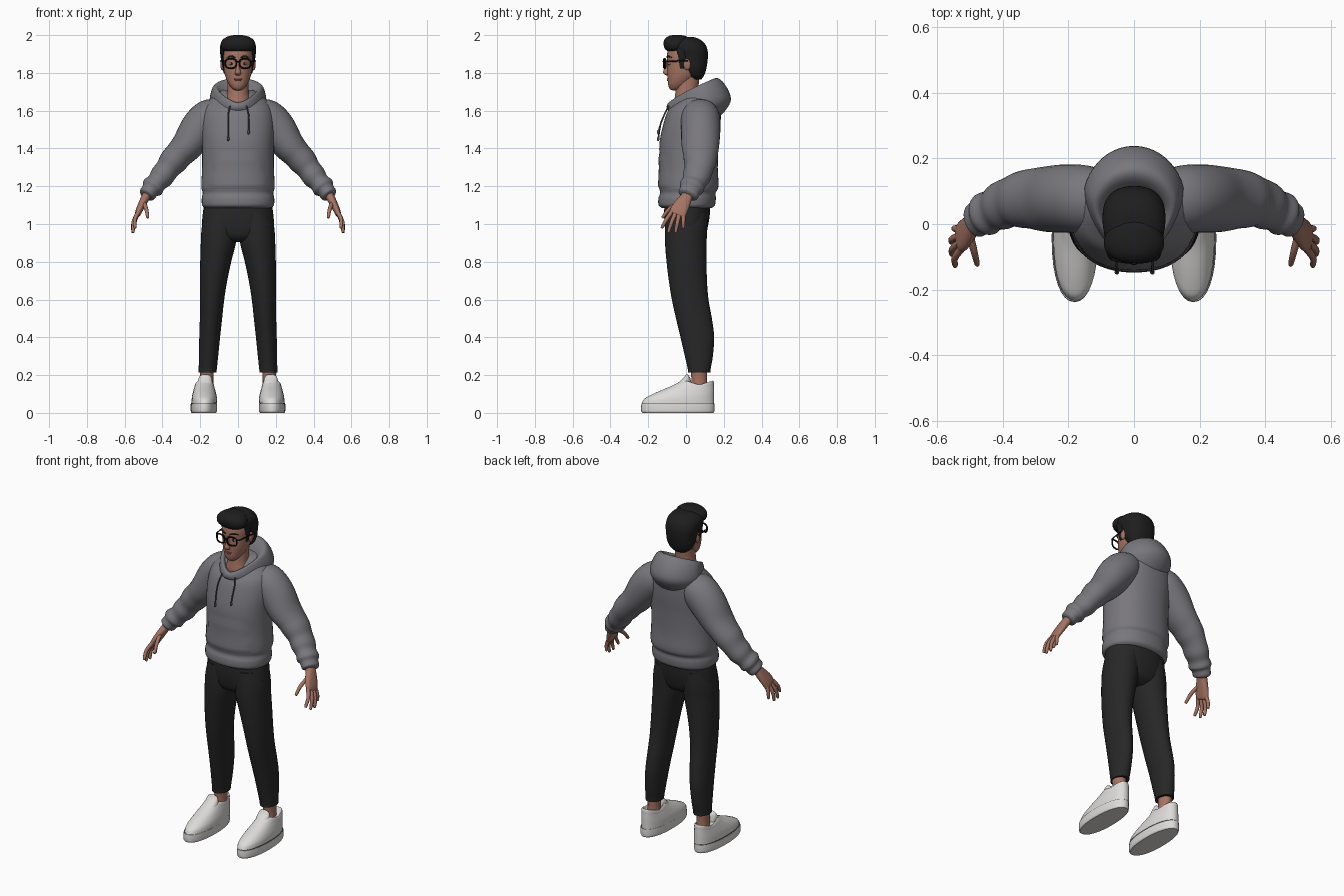
import bpy, bmesh, math
from mathutils import Vector

COLORS = {
    "grey_cloth": (0.19, 0.185, 0.205), "black_trouser": (0.020, 0.020, 0.021),
    "skin": (0.38, 0.175, 0.125), "hair_black": (0.013, 0.013, 0.014),
    "shoe_white": (0.72, 0.71, 0.69), "frame_black": (0.006, 0.006, 0.006),
    "cord_grey": (0.075, 0.075, 0.085), "lip": (0.30, 0.11, 0.09),
    "eye_white": (0.65, 0.62, 0.6),
}
MATS = {}
for key, col in COLORS.items():
    MATS[key] = bpy.data.materials.new(key)
    MATS[key].diffuse_color = (*col, 1)


def finish(name, bm, mat, mirror=False, angle=50):
    bmesh.ops.recalc_face_normals(bm, faces=bm.faces)
    me = bpy.data.meshes.new(name)
    bm.to_mesh(me)
    bm.free()
    me.materials.append(MATS[mat])
    ob = bpy.data.objects.new(name, me)
    bpy.context.collection.objects.link(ob)
    bpy.ops.object.select_all(action='DESELECT')
    ob.select_set(True)
    bpy.context.view_layer.objects.active = ob
    bpy.ops.object.shade_smooth_by_angle(angle=math.radians(angle))
    if mirror:
        m = ob.modifiers.new("mirror", 'MIRROR')
        m.use_mirror_merge = False
    return ob


def spline(keys, steps):
    """Smooth interpolation through tuples of numbers."""
    out = []
    for i in range(len(keys) - 1):
        k0, k1, k2, k3 = (keys[max(i - 1, 0)], keys[i], keys[i + 1],
                          keys[min(i + 2, len(keys) - 1)])
        for s in range(steps):
            t = s / steps
            out.append(tuple(
                b + 0.5 * t * (c - a + t * (2 * a - 5 * b + 4 * c - d
                               + t * (3 * (b - c) + d - a)))
                for a, b, c, d in zip(k0, k1, k2, k3)))
    return out + [tuple(keys[-1])]


def skin(name, rows, mat, mirror=False, caps=True, angle=50):
    """Bridge a list of closed point rings."""
    bm = bmesh.new()
    vs = [[bm.verts.new(p) for p in row] for row in rows]
    n = len(rows[0])
    for a, b in zip(vs, vs[1:]):
        for j in range(n):
            bm.faces.new((a[j], a[(j + 1) % n], b[(j + 1) % n], b[j]))
    if caps:
        bm.faces.new(vs[0])
        bm.faces.new(vs[-1])
    return finish(name, bm, mat, mirror, angle)


def loft(name, keys, mat, n=32, steps=4, power=2.0, follow=False, mirror=False,
         angle=50, shape=None):
    """keys: (x, y, z, radius_side, radius_depth); rings level or along the path."""
    ks = spline(keys, steps)
    pts = [Vector(k[:3]) for k in ks]
    rows = []
    for i, k in enumerate(ks):
        t = Vector((0, 0, 1))
        if follow:
            t = (pts[min(i + 1, len(pts) - 1)] - pts[max(i - 1, 0)]).normalized()
        u = Vector((0, 1, 0)).cross(t).normalized()
        v = t.cross(u)
        row = []
        for j in range(n):
            a = 2 * math.pi * j / n
            c, s = math.cos(a), math.sin(a)
            c = math.copysign(abs(c) ** (2 / power), c)
            s = math.copysign(abs(s) ** (2 / power), s)
            p = pts[i] + u * c * max(k[3], .0005) + v * s * max(k[4], .0005)
            row.append(shape(p) if shape else p)
        rows.append(row)
    return skin(name, rows, mat, mirror, True, angle)


def level(*rows, x=0.0):
    """Shorthand rows (z, y, rx, ry) on a fixed x."""
    return [(x, r[1], r[0], r[2], r[3]) for r in rows]


def span(*rows, x=0.0):
    """Shorthand rows (z, front y, back y, rx)."""
    return [(x, (r[1] + r[2]) / 2, r[0], r[3], (r[2] - r[1]) / 2) for r in rows]


def blob(name, loc, size, mat, mirror=False):
    bm = bmesh.new()
    bmesh.ops.create_uvsphere(bm, u_segments=20, v_segments=12, radius=1)
    for v in bm.verts:
        v.co = Vector([v.co[i] * size[i] + loc[i] for i in range(3)])
    return finish(name, bm, mat, mirror)


# Hoodie body, with a slightly raised front pocket
def pocket(p):
    if p.y < 0 and 1.19 < p.z < 1.36 and abs(p.x) < 0.15 - 0.3 * max(0, p.z - 1.24):
        p.y -= 0.006
    return p


loft("hoodie_body", level(
    (1.085, .005, .176, .132), (1.10, .004, .190, .149), (1.135, .006, .192, .152),
    (1.165, .010, .187, .147), (1.20, .015, .194, .157), (1.30, .015, .190, .153),
    (1.42, .016, .190, .157), (1.52, .030, .195, .152), (1.60, .045, .185, .140),
    (1.65, .065, .157, .115), (1.69, .075, .115, .090), (1.71, .080, .080, .060)),
    "grey_cloth", n=48, steps=5, power=2.2, shape=pocket)

# Sleeves with folds toward the gathered cuffs
loft("sleeve", [
    (.07, .07, 1.62, .05, .07), (.135, .075, 1.575, .096, .100),
    (.20, .078, 1.51, .102, .104), (.265, .076, 1.42, .086, .100),
    (.31, .077, 1.37, .076, .092), (.345, .074, 1.33, .074, .086),
    (.375, .068, 1.29, .064, .076), (.405, .055, 1.25, .064, .074),
    (.43, .042, 1.22, .054, .064), (.452, .030, 1.195, .060, .067),
    (.465, .022, 1.178, .047, .056), (.482, .012, 1.155, .044, .054),
    (.488, .008, 1.147, .030, .040)], "grey_cloth", follow=True, mirror=True)

# Lowered hood: tilted loops from outer base over the rim to the inside
hood = spline([  # front y, front z, back y, back z, half width
    (-.085, 1.590, .170, 1.560, .135), (-.100, 1.610, .212, 1.605, .150),
    (-.102, 1.625, .238, 1.660, .156), (-.096, 1.638, .215, 1.725, .148),
    (-.086, 1.643, .170, 1.772, .130), (-.072, 1.636, .125, 1.750, .104),
    (-.055, 1.600, .080, 1.660, .070)], 4)
rows = []
for yf, zf, yb, zb, w in hood:
    row = []
    for j in range(48):
        a = 2 * math.pi * j / 48
        t = (1 - math.cos(a)) / 2
        row.append((w * math.sin(a) * (0.72 + 0.28 * min(1, t * 1.6)),
                    yf + (yb - yf) * t, zf + (zb - zf) * t ** .75))
    rows.append(row)
skin("hood", rows, "grey_cloth", caps=False)

# Drawstrings with toggles
for side, x, end in (("left", .056, 1.49), ("right", -.052, 1.455)):
    path = [(x * .8, -.092, 1.625), (x, -.114, 1.58), (x, -.134, 1.53), (x, -.146, end)]
    loft("drawstring_" + side, [(*p, .004, .004) for p in path], "cord_grey", n=8, follow=True)
    blob("toggle_" + side, (x, -.147, end - .004), (.007, .007, .012), "cord_grey")

# Trousers
loft("trouser_seat", level((1.12, .008, .176, .120), (1.05, .005, .187, .121),
     (.98, .002, .188, .112), (.93, 0, .150, .095), (.905, 0, .090, .060)),
     "black_trouser", power=2.2)
loft("trouser_leg", [
    (.09, .004, 1.06, .085, .110), (.098, .001, .98, .094, .112),
    (.104, -.001, .90, .093, .110), (.118, .003, .80, .082, .106),
    (.129, .010, .70, .072, .101), (.137, .022, .60, .064, .097),
    (.143, .042, .50, .059, .095), (.150, .060, .40, .055, .089),
    (.156, .068, .30, .051, .074), (.160, .070, .235, .048, .061),
    (.161, .070, .215, .047, .060)], "black_trouser", mirror=True)

# Ankles and shoes
loft("ankle", level((.10, .07, .038, .045), (.17, .070, .034, .041), (.23, .068, .037, .045),
     x=.165), "skin", n=20, mirror=True)
loft("shoe_sole", span((0, -.230, .145, .064), (.008, -.237, .150, .069),
     (.030, -.238, .151, .070), (.050, -.236, .150, .069), x=.181),
     "shoe_white", power=2.2, mirror=True, angle=35)
loft("sole_seam", span((.047, -.233, .148, .0675), (.053, -.233, .148, .0675), x=.181),
     "cord_grey", power=2.2, steps=1, mirror=True, angle=35)


def taper_heel(p):
    """Narrow the heel and dip the collar at the ankle sides."""
    if p.z > .12:
        p.z -= .022 * max(0, 1 - abs(p.y - .07) / .07) * (p.z - .12) / .05
    return p


loft("shoe_upper", span((.052, -.234, .149, .068), (.075, -.220, .149, .067),
     (.095, -.185, .149, .064), (.115, -.142, .149, .059), (.140, -.082, .148, .053),
     (.162, -.037, .147, .049), (.170, -.018, .140, .043), (.150, -.002, .122, .035),
     x=.178), "shoe_white", power=2.2, mirror=True, shape=taper_heel, angle=70)
loft("shoe_tongue", span((.11, -.07, .03, .04), (.15, -.05, .03, .04), (.185, -.013, .022, .034),
     (.20, -.003, .012, .022), (.203, .001, .008, .01), x=.174), "shoe_white", n=20, mirror=True)

# Hands
loft("palm", [(.465, .020, 1.18, .024, .032), (.487, .004, 1.145, .023, .031),
     (.505, -.016, 1.11, .021, .040), (.522, -.036, 1.075, .018, .046),
     (.532, -.045, 1.05, .014, .042), (.535, -.048, 1.043, .006, .030)],
     "skin", n=20, power=2.4, follow=True, mirror=True)
FINGERS = {  # knuckle, bend, tip
    "index_finger": ((.526, -.075, 1.065), (.546, -.103, 1.025), (.545, -.126, .983)),
    "middle_finger": ((.531, -.056, 1.056), (.553, -.076, 1.010), (.555, -.092, .960)),
    "ring_finger": ((.532, -.036, 1.053), (.554, -.046, 1.005), (.556, -.055, .958)),
    "little_finger": ((.528, -.015, 1.060), (.545, -.014, 1.020), (.547, -.014, .982)),
    "thumb": ((.500, -.035, 1.115), (.486, -.088, 1.080), (.478, -.122, 1.037)),
}
for name, (a, b, c) in FINGERS.items():
    tip = Vector(c) + (Vector(c) - Vector(b)).normalized() * .006
    loft(name, [(*a, .012, .012), (*b, .0105, .0105), (*c, .008, .008), (*tip, .002, .002)],
         "skin", n=12, follow=True, mirror=True)

# Neck and head
loft("neck", level((1.59, .02, .085, .080), (1.64, .012, .076, .075), (1.68, .006, .060, .064),
     (1.72, .006, .056, .060), (1.78, .012, .056, .060)), "skin")
loft("head", level((1.708, -.056, .012, .014), (1.714, -.053, .027, .032),
     (1.735, -.042, .046, .052), (1.765, -.026, .061, .071), (1.80, -.010, .072, .089),
     (1.85, 0, .078, .099), (1.90, .003, .080, .103), (1.95, .005, .068, .088),
     (1.98, .005, .030, .040)), "skin", n=40, power=2.15)
loft("nose", level((1.787, -.096, .008, .008), (1.793, -.101, .016, .013),
     (1.803, -.104, .016, .017), (1.83, -.100, .009, .014), (1.865, -.096, .008, .009)),
     "skin", n=16)
blob("ear", (.083, .006, 1.845), (.011, .019, .031), "skin", mirror=True)
blob("upper_lip", (0, -.091, 1.768), (.023, .010, .0045), "lip")
blob("lower_lip", (0, -.090, 1.760), (.019, .010, .005), "lip")
blob("eye", (.034, -.083, 1.848), (.014, .012, .007), "eye_white", mirror=True)
blob("iris", (.034, -.091, 1.848), (.006, .005, .0065), "hair_black", mirror=True)
loft("eyebrow", [(.014, -.101, 1.880, .003, .003), (.036, -.096, 1.888, .005, .004),
     (.058, -.077, 1.882, .002, .003)], "hair_black", n=10, follow=True, mirror=True)

# Hair: back mass hugging the skull, swept quiff over the forehead
loft("hair_back", span((1.765, .030, .080, .040), (1.785, .005, .095, .066),
     (1.82, -.020, .107, .083), (1.86, -.038, .114, .089), (1.90, -.052, .116, .094),
     (1.925, -.080, .113, .096), (1.95, -.098, .103, .092), (1.972, -.090, .082, .075),
     (1.987, -.060, .050, .045), (1.990, -.03, .02, .010)), "hair_black", n=40, power=2.3)
loft("hair_quiff", span((1.915, -.098, -.030, .060), (1.928, -.112, -.005, .084),
     (1.952, -.119, .005, .092), (1.975, -.115, .010, .082), (1.992, -.098, .004, .056),
     (1.999, -.075, -.018, .028), (2.0, -.055, -.035, .008)), "hair_black", power=2.2)
loft("sideburn", [(.079, -.024, 1.93, .010, .030), (.081, -.020, 1.88, .007, .020),
     (.077, -.020, 1.835, .005, .013), (.073, -.020, 1.822, .002, .008)],
     "hair_black", n=12, mirror=True)

# Glasses
rim = []
for j in range(33):
    a = 2 * math.pi * j / 32
    c, s = math.cos(a), math.sin(a)
    x = .038 + .029 * math.copysign(abs(c) ** .7, c)
    rim.append((x, -.117 + 2.2 * x * x, 1.850 + .025 * math.copysign(abs(s) ** .7, s),
                .0045, .0045))
loft("glasses_rim", rim, "frame_black", n=8, steps=1, follow=True, mirror=True)
loft("glasses_bridge", [(-.012, -.117, 1.857, .004, .004), (0, -.121, 1.860, .004, .004),
     (.012, -.117, 1.857, .004, .004)], "frame_black", n=8, follow=True)
loft("glasses_temple", [(.066, -.108, 1.862, .0045, .0035), (.078, -.095, 1.862, .0045, .0035),
     (.086, -.045, 1.863, .004, .003), (.092, .010, 1.864, .004, .003)],
     "frame_black", n=8, follow=True, mirror=True)
